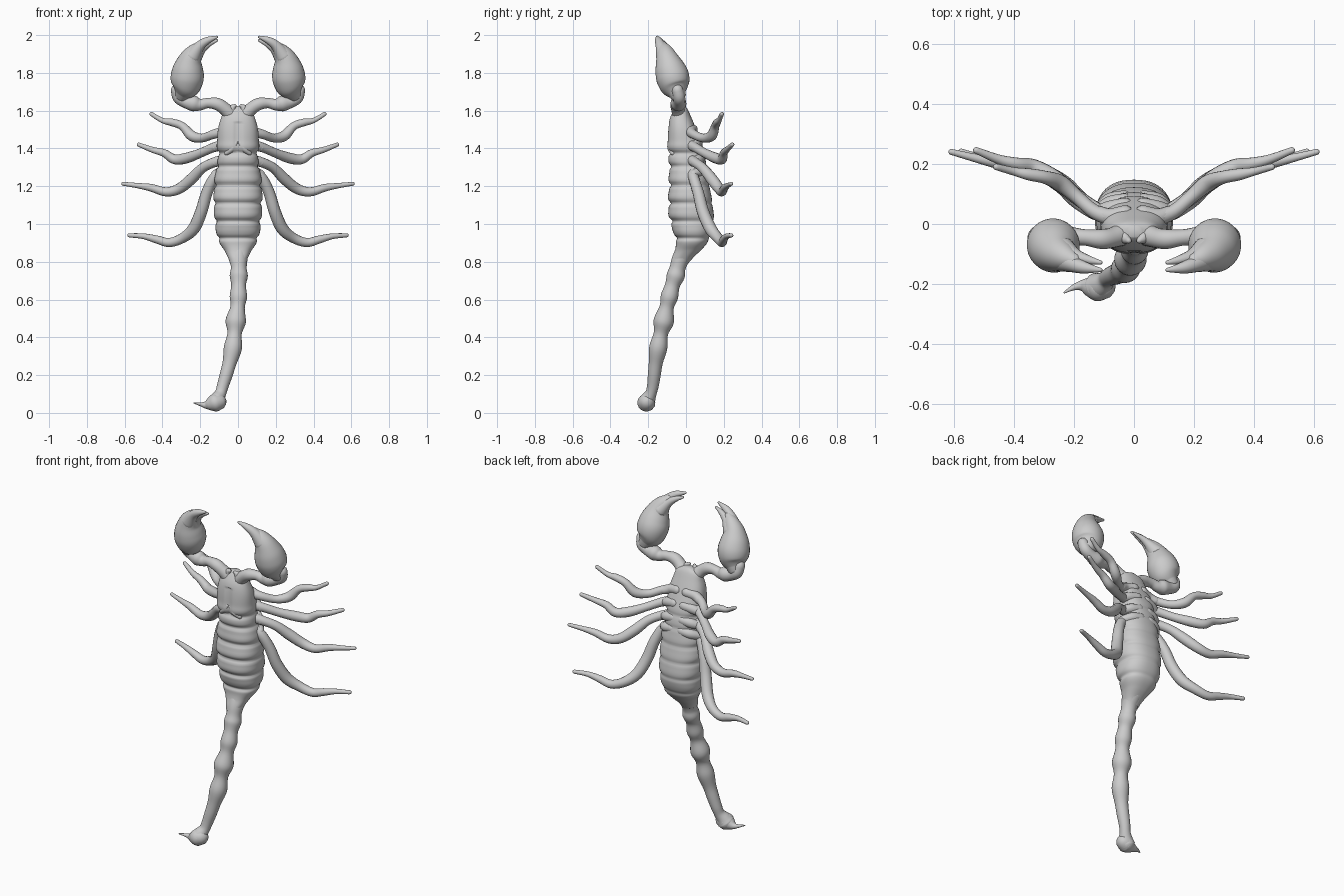
import bpy, bmesh, math
from mathutils import Vector


def spline(pts, steps):
    """Catmull-Rom through tuples of any length."""
    out = []
    for i in range(len(pts) - 1):
        p0, p1 = pts[max(i - 1, 0)], pts[i]
        p2, p3 = pts[i + 1], pts[min(i + 2, len(pts) - 1)]
        for s in range(steps):
            t = s / steps
            out.append([0.5 * (2 * b + (c - a) * t + (2 * a - 5 * b + 4 * c - d) * t * t
                               + (3 * b - a - 3 * c + d) * t ** 3)
                        for a, b, c, d in zip(p0, p1, p2, p3)])
    out.append(list(pts[-1]))
    return out


def loft(name, rings, mirror=False):
    """Skin a list of closed rings, capping both ends."""
    bm = bmesh.new()
    vs = [[bm.verts.new(p) for p in ring] for ring in rings]
    n = len(vs[0])
    for a, b in zip(vs, vs[1:]):
        for i in range(n):
            j = (i + 1) % n
            bm.faces.new((a[i], a[j], b[j], b[i]))
    bm.faces.new(vs[0])
    bm.faces.new(vs[-1])
    bmesh.ops.recalc_face_normals(bm, faces=bm.faces)
    mesh = bpy.data.meshes.new(name)
    bm.to_mesh(mesh)
    bm.free()
    for f in mesh.polygons:
        f.use_smooth = True
    ob = bpy.data.objects.new(name, mesh)
    bpy.context.collection.objects.link(ob)
    if mirror:
        ob.modifiers.new("Mirror", 'MIRROR').use_mirror_merge = False
    return ob


def tube(name, pts, mirror=False, sides=18, steps=5):
    """Round tube along (x, y, z, radius) points with domed ends."""
    path = spline(pts, steps)
    P = [Vector(p[:3]) for p in path]
    R = [max(p[3], 0.002) for p in path]
    T = [(P[min(i + 1, len(P) - 1)] - P[max(i - 1, 0)]).normalized() for i in range(len(P))]
    caps = [math.radians(a) for a in (85, 60, 30)]
    st = [(P[0] - T[0] * R[0] * math.sin(a), T[0], R[0] * math.cos(a)) for a in caps]
    st += list(zip(P, T, R))
    st += [(P[-1] + T[-1] * R[-1] * math.sin(a), T[-1], R[-1] * math.cos(a)) for a in reversed(caps)]
    u = st[0][1].orthogonal().normalized()
    rings = []
    for c, t, r in st:
        u = (u - t * u.dot(t)).normalized()
        w = t.cross(u)
        rings.append([c + r * (math.cos(k) * u + math.sin(k) * w)
                      for k in (2 * math.pi * i / sides for i in range(sides))])
    return loft(name, rings, mirror)


# Body: z, half width, front y, back y
profile = [(1.625, .025, -.045, -.005), (1.605, .07, -.062, .01), (1.56, .09, -.085, .03),
           (1.50, .106, -.095, .055), (1.42, .110, -.097, .085), (1.35, .104, -.09, .10),
           (1.27, .118, -.088, .115), (1.18, .126, -.09, .128), (1.09, .127, -.092, .142),
           (1.01, .120, -.082, .146), (.95, .112, -.062, .132), (.90, .098, -.054, .112),
           (.86, .072, -.058, .078), (.82, .052, -.072, .035), (.79, .042, -.078, .01)]
grooves = (1.375, 1.305, 1.205, 1.11, 1.015, .925)
rings = []
for z, w, f, b in spline(profile, 9):
    # plate edges: bulge just above each groove, sharp pinch in it
    pinch = sum(math.exp(-((z - g) / .011) ** 2) for g in grooves)
    swell = sum(math.exp(-((z - g - .035) / .022) ** 2) for g in grooves)
    ring = []
    for i in range(48):
        a = 2 * math.pi * i / 48
        c, s = math.cos(a), math.sin(a)
        front = .5 - .5 * s
        k = 1 + (.045 * swell - .12 * pinch) * (.3 + .7 * front)
        x = w * math.copysign(abs(c) ** .85, c) * k
        y = (f + b) / 2 + (b - f) / 2 * math.copysign(abs(s) ** .85, s) * k
        # centre line on the head shield
        if s < 0 and 1.38 < z < 1.54:
            y += .012 * math.exp(-(x / .012) ** 2)
        ring.append((x, y, z))
    rings.append(ring)
loft("body", rings)

# Raised pair of lobes on the head shield and small mouth parts
tube("shield_lobe", [(.012, -.083, 1.43, .012), (.03, -.082, 1.40, .016), (.06, -.07, 1.375, .012)], True)
tube("mouth_part", [(.03, -.03, 1.57, .03), (.03, -.045, 1.61, .022), (.018, -.055, 1.625, .010)], True)

# Tail segments, bulb and sting
tube("tail", [(.004, .0, .86, .055), (.004, -.03, .81, .046), (.004, -.045, .765, .042),
              (.004, -.055, .725, .048), (.003, -.072, .675, .039), (.002, -.088, .615, .046),
              (-.002, -.102, .56, .038), (-.012, -.118, .485, .054), (-.018, -.133, .42, .038),
              (-.027, -.147, .345, .048), (-.045, -.160, .265, .037), (-.063, -.168, .20, .034),
              (-.080, -.175, .145, .031), (-.092, -.185, .105, .030), (-.108, -.20, .075, .040),
              (-.118, -.208, .056, .048)], sides=24)
tube("sting", [(-.105, -.208, .058, .044), (-.125, -.210, .053, .047), (-.150, -.208, .046, .034),
               (-.175, -.205, .042, .018), (-.20, -.211, .046, .010), (-.232, -.228, .052, .003)], sides=24)

# Pincer arm, hand and two fingers
tube("arm", [(.03, -.03, 1.57, .04), (.07, -.045, 1.61, .034), (.11, -.05, 1.635, .033),
             (.16, -.045, 1.64, .027), (.20, -.042, 1.632, .031), (.235, -.04, 1.638, .042),
             (.28, -.036, 1.648, .033), (.315, -.036, 1.67, .032), (.325, -.045, 1.71, .03)], True)
tube("hand", [(.295, -.045, 1.69, .045), (.278, -.058, 1.725, .076), (.269, -.070, 1.775, .088),
              (.263, -.085, 1.825, .080), (.250, -.100, 1.875, .060), (.225, -.112, 1.915, .043),
              (.200, -.122, 1.94, .027)], True, sides=28)
tube("fixed_finger", [(.240, -.115, 1.89, .045), (.205, -.133, 1.94, .028),
                      (.165, -.145, 1.97, .020), (.112, -.153, 1.990, .007)], True)
tube("moving_finger", [(.235, -.09, 1.88, .045), (.195, -.108, 1.925, .026),
                       (.155, -.119, 1.953, .016), (.112, -.128, 1.972, .007)], True)

# Walking legs
tube("leg_1", [(.07, .02, 1.49, .03), (.13, .04, 1.475, .024), (.19, .09, 1.455, .023),
               (.245, .135, 1.467, .028), (.295, .155, 1.518, .022), (.35, .165, 1.538, .020),
               (.40, .175, 1.548, .014), (.458, .19, 1.582, .011)], True, 14)
tube("leg_2", [(.07, .02, 1.42, .03), (.13, .05, 1.405, .025), (.20, .10, 1.375, .024),
               (.27, .155, 1.350, .028), (.335, .19, 1.342, .026), (.39, .20, 1.375, .021),
               (.45, .215, 1.392, .016), (.525, .245, 1.420, .011)], True, 14)
tube("leg_3", [(.07, .025, 1.34, .03), (.13, .05, 1.325, .026), (.19, .09, 1.295, .026),
               (.245, .135, 1.24, .030), (.31, .175, 1.188, .028), (.38, .19, 1.170, .024),
               (.46, .205, 1.192, .020), (.53, .22, 1.203, .014), (.608, .24, 1.213, .010)], True, 14)
tube("leg_4", [(.07, .03, 1.28, .03), (.125, .04, 1.245, .028), (.165, .065, 1.165, .030),
               (.195, .09, 1.065, .032), (.235, .13, .975, .032), (.295, .17, .925, .027),
               (.365, .19, .902, .024), (.43, .20, .918, .021), (.50, .215, .935, .015),
               (.575, .24, .940, .011)], True, 14)

# Hip plates on the underside joining the legs to the body
for i, (z, y) in enumerate(((1.49, .035), (1.42, .06), (1.34, .075), (1.28, .085))):
    tube("hip_%d" % (i + 1), [(.03, y, z + .01, .028), (.08, y - .01, z, .028), (.12, .04, z - .015, .022)], True, 12)
